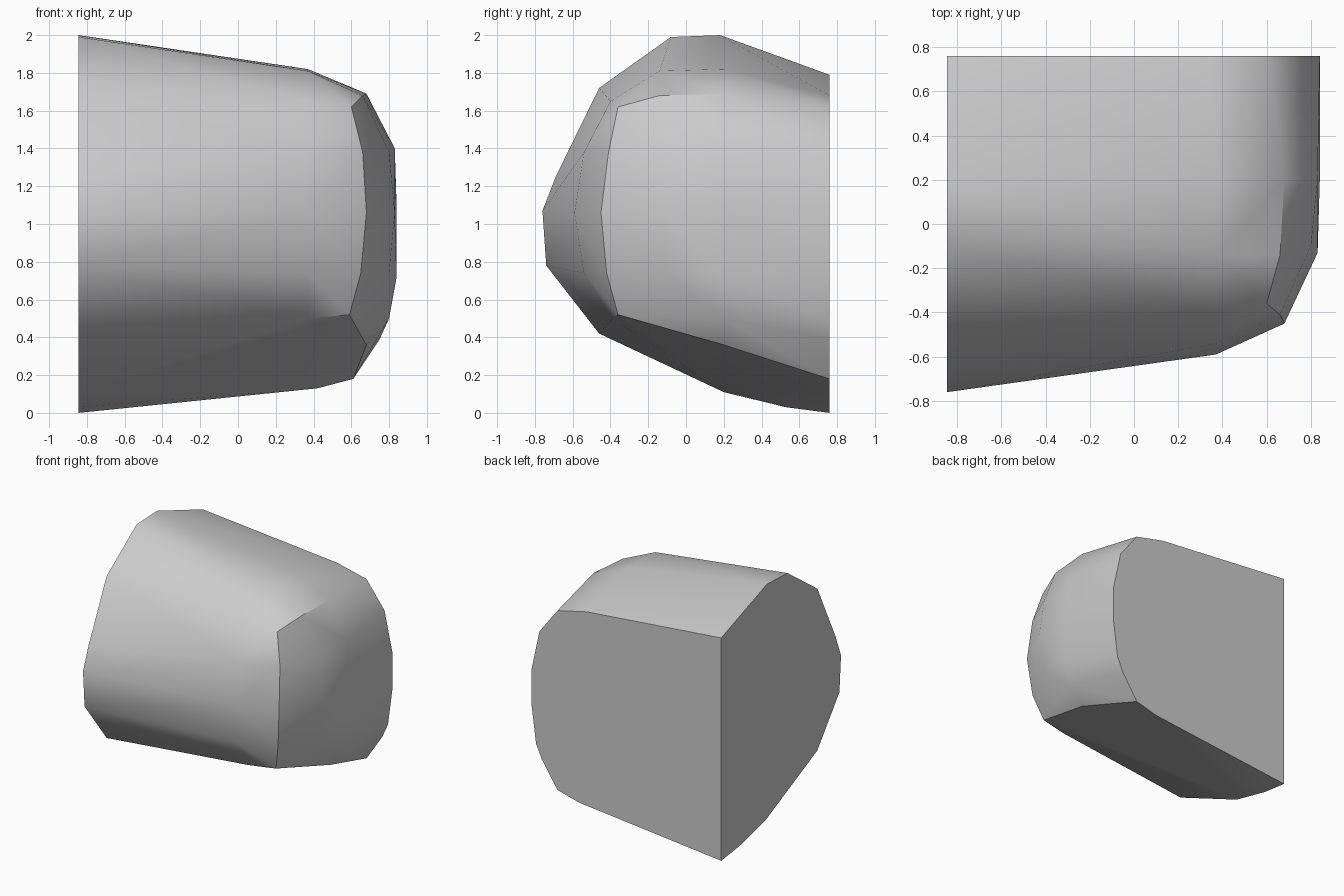
import bpy
import bmesh
import math

# Remove the default cube only
default_cube = bpy.data.objects.get("Cube")
if default_cube:
    bpy.data.objects.remove(default_cube, do_unlink=True)


def make_material(name, colour):
    material = bpy.data.materials.new(name)
    material.use_nodes = True
    material.diffuse_color = colour
    material.node_tree.nodes["Principled BSDF"].inputs["Base Color"].default_value = colour
    return material


def hull_object(name, points, material):
    """Wrap a faceted convex skin around the given cross-section points."""
    bm = bmesh.new()
    for point in points:
        bm.verts.new([value / 100 for value in point])
    result = bmesh.ops.convex_hull(bm, input=bm.verts[:])
    unused = {item for item in result["geom_interior"] + result["geom_unused"]
              if isinstance(item, bmesh.types.BMVert)}
    bmesh.ops.delete(bm, geom=list(unused), context="VERTS")
    # Merge the coplanar triangles of the two flat cut faces
    bmesh.ops.dissolve_limit(bm, angle_limit=math.radians(0.5),
                             verts=bm.verts[:], edges=bm.edges[:])
    bmesh.ops.recalc_face_normals(bm, faces=bm.faces[:])
    mesh = bpy.data.meshes.new(name)
    bm.to_mesh(mesh)
    bm.free()
    mesh.materials.append(material)
    block = bpy.data.objects.new(name, mesh)
    bpy.context.collection.objects.link(block)
    return block


# Large flat cut on the side, as (y, z) in hundredths
CUT_X = -84.5
cut_profile = [(76, 179), (18, 200), (-8, 199), (-46, 172), (-69, 125), (-76, 107),
               (-74, 78), (-46, 42), (20, 11), (53, 3), (76, 0)]

# Slightly smaller section before the rounded end, as (y, z)
SHOULDER_X = 37
shoulder_profile = [(20, 182), (-14, 181), (-40, 165), (-54, 138), (-59, 106),
                    (-54, 74), (-39, 50)]

# Rim of the rounded end, as (x, y, z)
end_rim = [(68, 20, 169), (66, -14, 168), (60, -36, 162), (66, -41, 138), (68, -45, 106),
           (65, -42, 74), (59, -36, 52), (68, 20, 36)]

# Domed end, as (x, y, z)
end_dome = [(80, -10, 138), (83, -13, 106), (80, -10, 74),
            (83, 20, 140), (84, 20, 106), (84, 20, 72), (80, 20, 50)]

# Outline of the flat back cut, as (x, z)
BACK_Y = 76
back_profile = [(35, 168), (61, 162), (77, 141), (84, 109), (84, 80), (80, 50),
                (75, 39), (61, 18), (42, 13)]

points = [(CUT_X, y, z) for y, z in cut_profile]
points += [(SHOULDER_X, y, z) for y, z in shoulder_profile]
points += end_rim + end_dome
points += [(x, BACK_Y, z) for x, z in back_profile]

# Rounded block
grey = make_material("plain grey", (0.6, 0.6, 0.6, 1.0))
block = hull_object("rounded_block", points, grey)

# Smooth skin with crisp rims
bpy.ops.object.select_all(action="DESELECT")
block.select_set(True)
bpy.context.view_layer.objects.active = block
bpy.ops.object.shade_smooth_by_angle(angle=math.radians(35))
